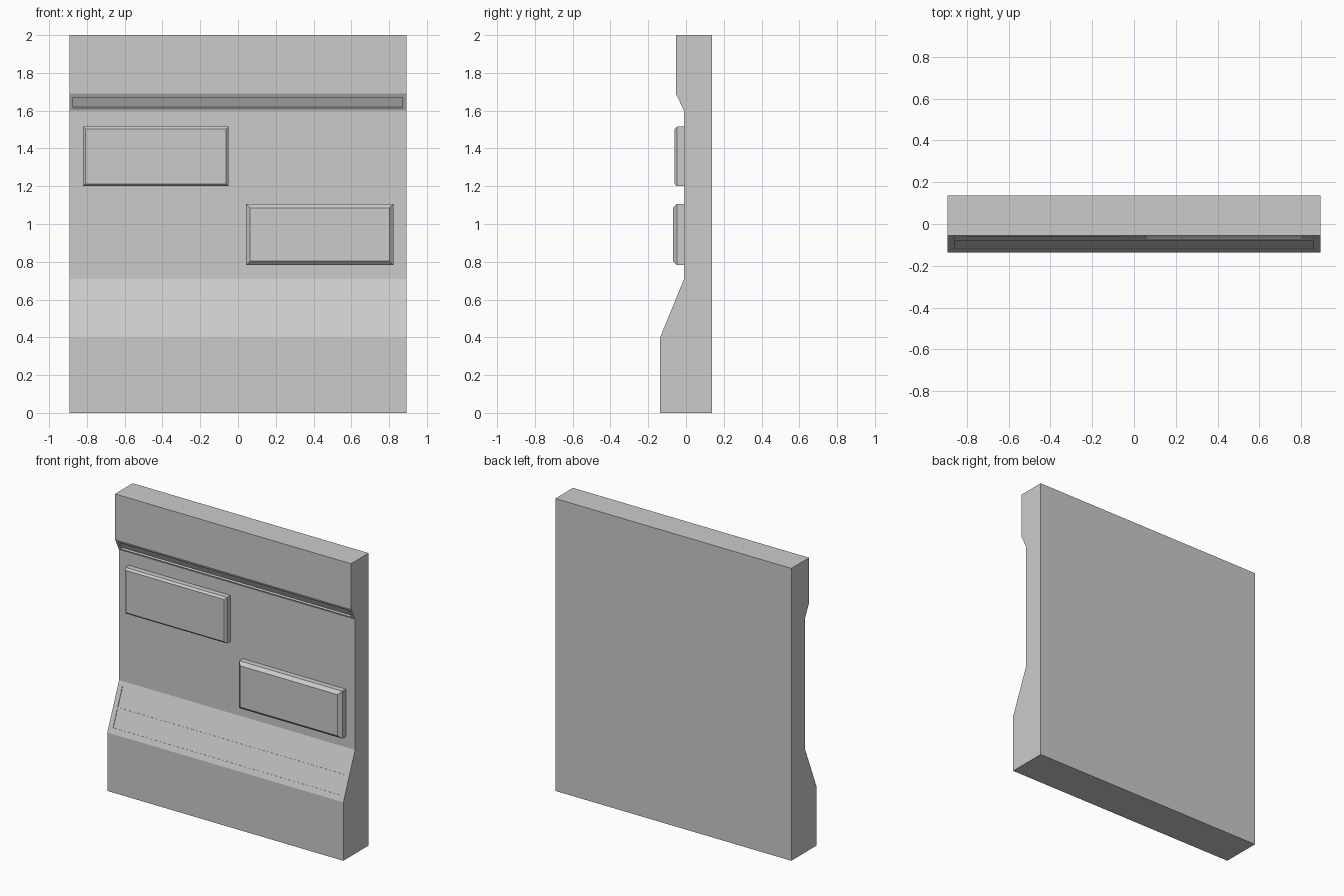
import bpy, bmesh
from mathutils import Vector

if "Cube" in bpy.data.objects:
    bpy.data.objects.remove(bpy.data.objects["Cube"])

W = 0.893


def make_object(name, verts, faces):
    mesh = bpy.data.meshes.new(name)
    bm = bmesh.new()
    vs = [bm.verts.new(v) for v in verts]
    for f in faces:
        bm.faces.new([vs[i] for i in f])
    bmesh.ops.recalc_face_normals(bm, faces=bm.faces)
    bm.to_mesh(mesh)
    bm.free()
    ob = bpy.data.objects.new(name, mesh)
    bpy.context.collection.objects.link(ob)
    return ob


def extrude_x(name, profile, x0, x1):
    """Prism along x from a (y, z) profile."""
    n = len(profile)
    verts = [(x, y, z) for x in (x0, x1) for y, z in profile]
    faces = [tuple(range(n)), tuple(range(n, 2 * n))]
    faces += [(i, (i + 1) % n, n + (i + 1) % n, n + i) for i in range(n)]
    return make_object(name, verts, faces)


def raised_panel(name, x0, x1, z0, z1, y_front, bevel):
    """Block with a chamfered front, its back sunk into the wall."""
    verts = []
    for y, b in ((0.0, 0), (y_front + bevel, 0), (y_front, bevel)):
        verts += [(x0 + b, y, z0 + b), (x1 - b, y, z0 + b),
                  (x1 - b, y, z1 - b), (x0 + b, y, z1 - b)]
    faces = [(0, 1, 2, 3), (8, 9, 10, 11)]
    for k in (0, 4):
        faces += [(k + i, k + (i + 1) % 4, k + 4 + (i + 1) % 4, k + 4 + i) for i in range(4)]
    return make_object(name, verts, faces)


def cut_recess(target, name, low, high, z0, z1, x0, x1, depth):
    """Shallow pocket cut square to the slope running from low to high (y, z)."""
    a, b = Vector(low), Vector(high)
    p, q = (a.lerp(b, (z - a.y) / (b.y - a.y)) for z in (z0, z1))
    d = (b - a).normalized()
    inward = Vector((d.y, -d.x))
    prof = [p - inward * 0.02, q - inward * 0.02, q + inward * depth, p + inward * depth]
    cutter = extrude_x(name, prof, x0, x1)
    cutter.hide_render = True
    cutter.hide_viewport = True
    mod = target.modifiers.new(name, 'BOOLEAN')
    mod.operation = 'DIFFERENCE'
    mod.solver = 'EXACT'
    mod.object = cutter


# Wall body with plinth, sloped ledge and overhanging top band
low_a, low_b = (-0.137, 0.4), (-0.01, 0.71)
top_a, top_b = (-0.01, 1.6), (-0.054, 1.69)
wall = extrude_x("wall_body", [(0.137, 0), (-0.137, 0), low_a, low_b,
                               top_a, top_b, (-0.054, 2), (0.137, 2)], -W, W)

# Recesses: two on the ledge, one under the top band
cut_recess(wall, "ledge_recess_lower_cutter", low_a, low_b, 0.435, 0.543, -0.86, 0.858, 0.004)
cut_recess(wall, "ledge_recess_upper_cutter", low_a, low_b, 0.556, 0.68, -0.86, 0.858, 0.004)
cut_recess(wall, "top_recess_cutter", top_a, top_b, 1.615, 1.67, -0.873, 0.87, 0.012)

# Raised panels
raised_panel("upper_left_panel", -0.82, -0.05, 1.2, 1.515, -0.06, 0.013)
raised_panel("lower_right_panel", 0.043, 0.823, 0.783, 1.107, -0.069, 0.021)
